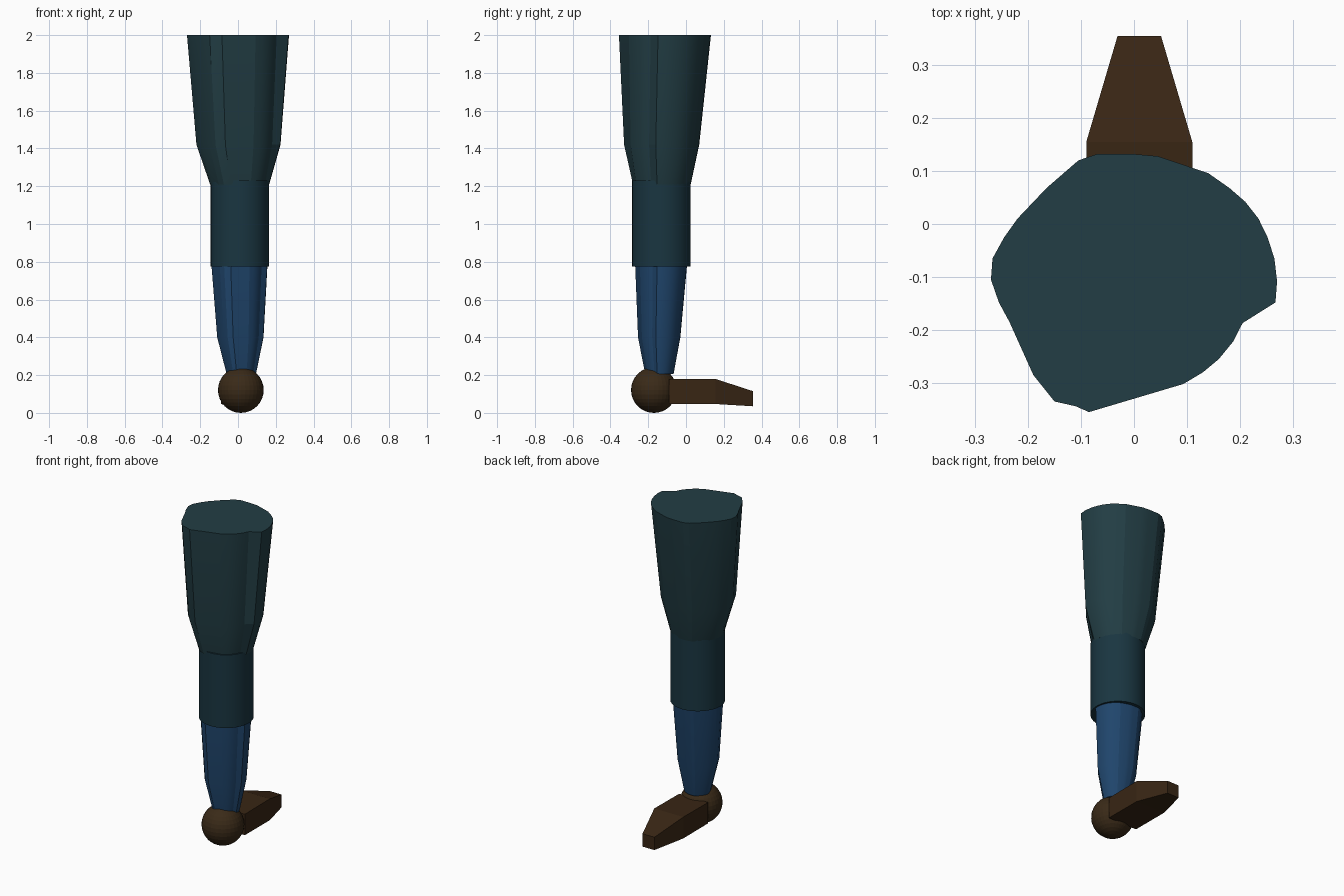
import bpy, bmesh
from math import atan2, cos, sin, radians
from mathutils import Vector

if "Cube" in bpy.data.objects:
    bpy.data.objects.remove(bpy.data.objects["Cube"])

# Irregular cross-section shared by the sleeve-like leg pieces
OUTLINE = [(-.27, -.105), (-.267, -.065), (-.245, -.025), (-.22, .01), (-.165, .068),
           (-.105, .12), (-.07, .132), (0, .132), (.045, .128), (.14, .096),
           (.18, .068), (.21, .042), (.235, .01), (.252, -.025), (.265, -.065),
           (.27, -.108), (.267, -.148), (.205, -.187), (.187, -.222), (.16, -.255),
           (.13, -.28), (.093, -.302), (-.085, -.355), (-.11, -.344), (-.15, -.335),
           (-.19, -.285), (-.235, -.185), (-.255, -.148)]
UNIT = [(x / .27, (y + .1115) / .2435) for x, y in OUTLINE]


def material(name, rgb):
    m = bpy.data.materials.new(name)
    m.diffuse_color = (*rgb, 1)
    m.use_nodes = True
    m.node_tree.nodes["Principled BSDF"].inputs["Base Color"].default_value = m.diffuse_color
    return m


def add_object(name, bm, mat, smooth=True):
    bmesh.ops.recalc_face_normals(bm, faces=bm.faces[:])
    me = bpy.data.meshes.new(name)
    bm.to_mesh(me)
    bm.free()
    me.materials.append(mat)
    ob = bpy.data.objects.new(name, me)
    bpy.context.collection.objects.link(ob)
    if smooth:
        bpy.ops.object.select_all(action='DESELECT')
        ob.select_set(True)
        bpy.context.view_layer.objects.active = ob
        bpy.ops.object.shade_smooth_by_angle(angle=radians(15))
    return ob


def loft(bm, rings):
    """Bridge rings of points and cap both ends."""
    loops = [[bm.verts.new(p) for p in r] for r in rings]
    n = len(loops[0])
    for a, b in zip(loops, loops[1:]):
        for i in range(n):
            bm.faces.new((a[i], a[(i + 1) % n], b[(i + 1) % n], b[i]))
    bm.faces.new(loops[0])
    bm.faces.new(loops[-1])


def section(z, x0, x1, y0, y1, roundness):
    """Outline fitted to bounds, blended towards an ellipse."""
    pts = []
    for u, v in UNIT:
        a = atan2(v, u)
        u += (cos(a) - u) * roundness
        v += (sin(a) - v) * roundness
        pts.append(((x0 + x1) / 2 + u * (x1 - x0) / 2,
                    (y0 + y1) / 2 + v * (y1 - y0) / 2, z))
    return pts


teal = material("teal cloth", (.016, .047, .058))
dark = material("dark teal cloth", (.010, .036, .052))
blue = material("blue cloth", (.014, .060, .150))
brown = material("brown leather", (.040, .019, .007))
heel_brown = material("heel leather", (.042, .023, .009))

# Thigh
bm = bmesh.new()
loft(bm, [section(2, -.27, .27, -.355, .132, 0),
          section(1.42, -.22, .225, -.33, .07, .25),
          section(1.21, -.148, .165, -.285, .025, .6)])
add_object("thigh", bm, teal)

# Knee
bm = bmesh.new()
bmesh.ops.create_cone(bm, cap_ends=True, segments=32, radius1=.155, radius2=.155, depth=.455)
bmesh.ops.translate(bm, vec=Vector((.01, -.13, 1.0025)), verts=bm.verts[:])
add_object("knee", bm, dark)

# Shin
bm = bmesh.new()
loft(bm, [section(.80, -.142, .157, -.271, .007, .2),
          section(.40, -.11, .135, -.255, -.03, .2),
          section(.205, -.06, .095, -.217, -.066, .3)])
add_object("shin", bm, blue)

# Heel
bm = bmesh.new()
bmesh.ops.create_uvsphere(bm, u_segments=32, v_segments=16, radius=.121)
bmesh.ops.translate(bm, vec=Vector((.015, -.17, .121)), verts=bm.verts[:])
add_object("heel", bm, heel_brown, smooth=False)

# Foot: (y, half width, bottom, top)
bm = bmesh.new()
loft(bm, [[(.01 + s * w, y, z) for s, z in ((-1, lo), (1, lo), (1, hi), (-1, hi))]
          for y, w, lo, hi in ((-.09, .1, .048, .178), (.155, .1, .047, .18),
                               (.355, .041, .035, .115))])
add_object("foot", bm, brown, smooth=False)
